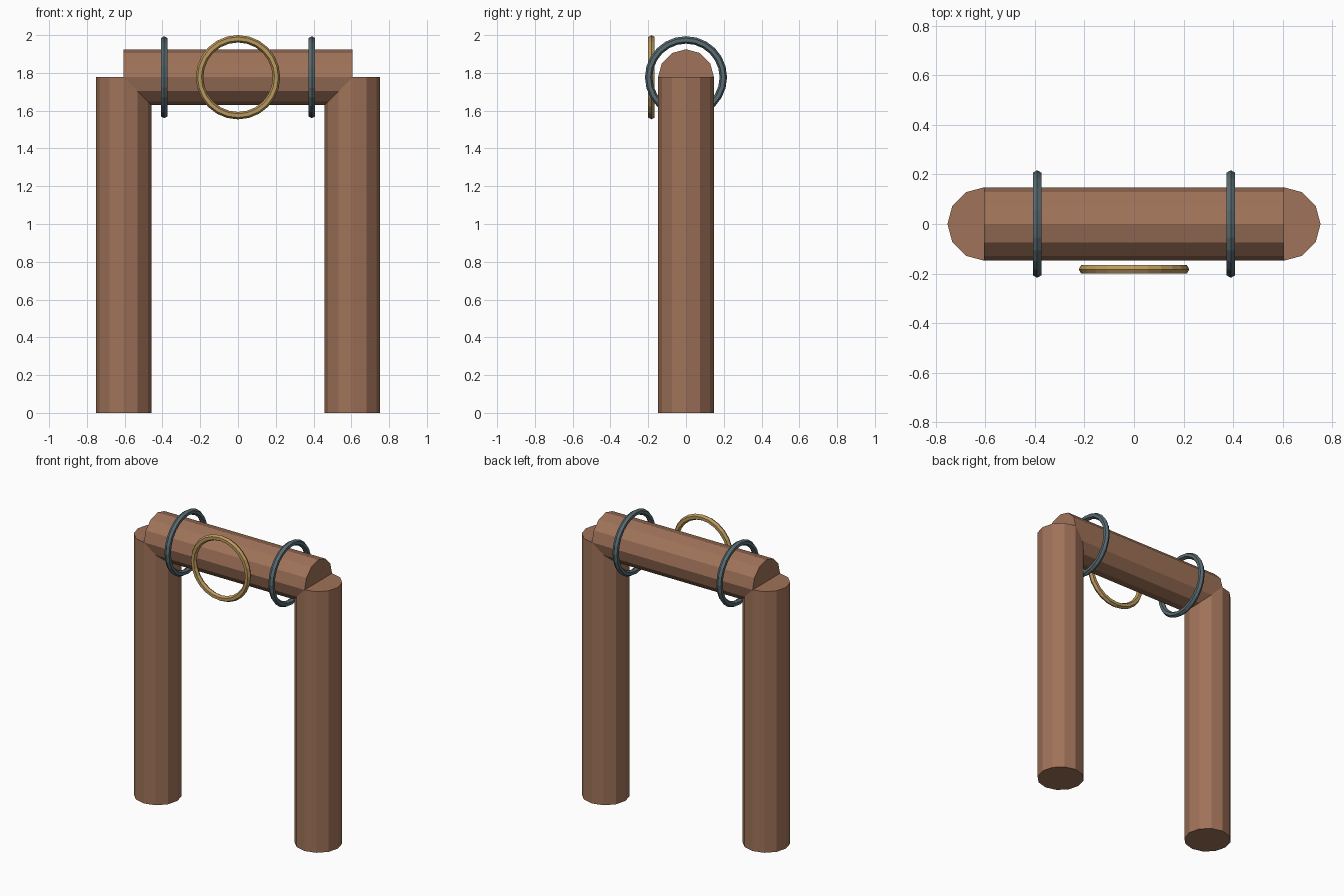
import bpy
from math import pi

if "Cube" in bpy.data.objects:
    bpy.data.objects.remove(bpy.data.objects["Cube"])

AXIS_Z = 1.777
R = 0.148


def material(name, rgb):
    m = bpy.data.materials.new(name)
    m.diffuse_color = (*rgb, 1)
    m.use_nodes = True
    m.node_tree.nodes["Principled BSDF"].inputs["Base Color"].default_value = m.diffuse_color
    return m


wood = material("wood", (0.35, 0.17, 0.10))
steel = material("dark_steel", (0.10, 0.15, 0.17))
brass = material("brass", (0.50, 0.32, 0.11))


def finish(name, mat):
    ob = bpy.context.object
    ob.name = name
    ob.data.materials.append(mat)
    bpy.ops.object.transform_apply(location=False, rotation=True, scale=True)


def log(name, length, loc, rot=(0, 0, 0)):
    bpy.ops.mesh.primitive_cylinder_add(vertices=12, radius=R, depth=length,
                                        location=loc, rotation=rot)
    finish(name, wood)


def ring(name, major, loc, rot, mat):
    bpy.ops.mesh.primitive_torus_add(major_segments=24, minor_segments=6,
                                     major_radius=major, minor_radius=0.0197,
                                     location=loc, rotation=rot)
    finish(name, mat)


# Posts and the steel bands beside them
for side, s in (("left", -1), ("right", 1)):
    log(side + "_post", AXIS_Z, (s * 0.605, 0, AXIS_Z / 2))
    ring(side + "_band", 0.1975, (s * 0.391, 0, AXIS_Z), (0, pi / 2, 0), steel)

# Cross beam
log("cross_beam", 1.21, (0, 0, AXIS_Z), (0, pi / 2, 0))

# Brass ring on the front
ring("front_ring", 0.2035, (0, -0.183, AXIS_Z), (pi / 2, 0, 0), brass)
